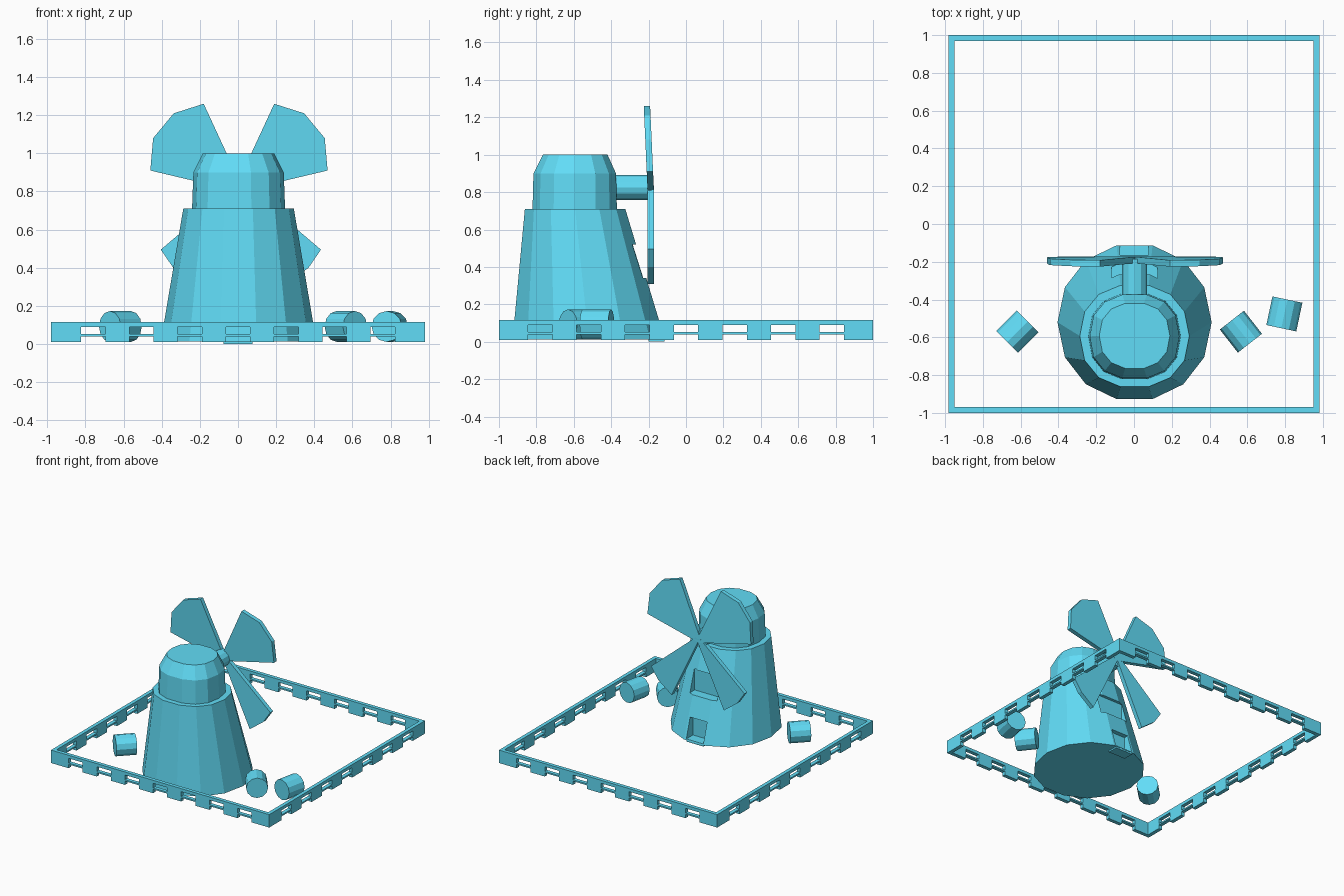
import bpy, bmesh, math
from mathutils import Matrix, Vector

if "Cube" in bpy.data.objects:
    bpy.data.objects.remove(bpy.data.objects["Cube"])

SIDES = 14
blue = bpy.data.materials.new("sky_blue")
blue.diffuse_color = (0.12, 0.72, 0.93, 1)
blue.use_nodes = True
blue.node_tree.nodes["Principled BSDF"].inputs["Base Color"].default_value = blue.diffuse_color


def finish(name, bm):
    bmesh.ops.recalc_face_normals(bm, faces=bm.faces[:])
    me = bpy.data.meshes.new(name)
    bm.to_mesh(me)
    bm.free()
    me.materials.append(blue)
    ob = bpy.data.objects.new(name, me)
    bpy.context.collection.objects.link(ob)
    return ob


def squared(v, p):
    return math.copysign(abs(v) ** p, v)


def loft(name, rings):
    """Stack of slightly squared rings (cy, rx, ry, z, power), closed at both ends."""
    bm = bmesh.new()
    loops = []
    for cy, rx, ry, z, p in rings:
        loop = []
        for i in range(SIDES):
            a = math.pi / 2 + (i + 0.5) * 2 * math.pi / SIDES
            loop.append(bm.verts.new((0.003 + rx * squared(math.cos(a), p),
                                      cy + ry * 1.025 * squared(math.sin(a), p), z)))
        loops.append(loop)
    for lo, hi in zip(loops, loops[1:]):
        for i in range(SIDES):
            j = (i + 1) % SIDES
            bm.faces.new((lo[i], lo[j], hi[j], hi[i]))
    bm.faces.new(loops[0][::-1])
    bm.faces.new(loops[-1])
    return finish(name, bm)


def box(name, lo, hi):
    lo, hi = Vector(lo), Vector(hi)
    bm = bmesh.new()
    bmesh.ops.create_cube(bm, size=1, matrix=Matrix.Translation((lo + hi) / 2)
                          @ Matrix.Diagonal((*(hi - lo), 1)))
    return finish(name, bm)


def cylinder(name, centre, direction, radius, length):
    rot = Vector(direction).to_track_quat('Z', 'Y').to_matrix().to_4x4()
    bm = bmesh.new()
    bmesh.ops.create_cone(bm, cap_ends=True, segments=12, radius1=radius, radius2=radius,
                          depth=length, matrix=Matrix.Translation(centre) @ rot)
    return finish(name, bm)


def slab(name, outline, y0, y1, lean):
    """Outline in x, z extruded along y, leaning with height above the axle."""
    bm = bmesh.new()
    face = bm.faces.new([bm.verts.new((x, y0 - lean * (z - 0.82), z)) for x, z in outline])
    ext = bmesh.ops.extrude_face_region(bm, geom=[face])
    new = [v for v in ext['geom'] if isinstance(v, bmesh.types.BMVert)]
    bmesh.ops.translate(bm, vec=(0, y1 - y0, 0), verts=new)
    return finish(name, bm)


# Tower with door and window recesses on the back
tower = loft("mill_tower", [(-0.52, 0.408, 0.407, 0.012, 0.97), (-0.593, 0.29, 0.268, 0.71, 0.9),
                            (-0.595, 0.244, 0.225, 0.71, 0.86), (-0.595, 0.237, 0.22, 0.9, 0.86),
                            (-0.592, 0.187, 0.172, 1.0, 0.88)])
for name, lo, hi in (("door_cutter", (-0.075, -0.20, 0.02), (0.078, 0.1, 0.18)),
                     ("window_cutter", (-0.12, -0.29, 0.34), (0.125, 0.1, 0.52))):
    cutter = box(name, lo, hi)
    cutter.hide_render = True
    mod = tower.modifiers.new(name, 'BOOLEAN')
    mod.operation, mod.solver, mod.object = 'DIFFERENCE', 'EXACT', cutter
    bpy.context.view_layer.objects.active = tower
    bpy.ops.object.modifier_apply(modifier=mod.name)
    bpy.data.objects.remove(cutter)
box("door_step", (-0.077, -0.2, 0.0), (0.077, -0.115, 0.021))

# Axle and four sails
cylinder("axle", (0.003, -0.285, 0.825), (0, 1, 0), 0.066, 0.2)
upper = [(-0.007, 0.845), (0.185, 1.26), (0.342, 1.21), (0.45, 1.08), (0.465, 0.91), (0.0, 0.80)]
lower = [(-0.01, 0.82), (0.02, 0.835), (0.42, 0.495), (0.355, 0.40), (0.235, 0.31)]
for label, pts, cx, lean in (("upper", upper, 0.005, 0.045), ("lower", lower, 0.015, 0.0)):
    for side, s in (("right", 1), ("left", -1)):
        slab(f"{label}_{side}_sail", [(cx + s * x, z) for x, z in pts], -0.206, -0.172, lean)

# Barrels lying on the ground
for i, (x, y, deg) in enumerate(((-0.617, -0.57, 45), (0.566, -0.57, -52), (0.796, -0.476, 78))):
    a = math.radians(deg)
    cylinder(f"barrel_{i + 1}", (x, y, 0.092), (math.cos(a), math.sin(a), 0), 0.081, 0.155)


def fence(name, half, step, matrix):
    """Flat panel with slots and bottom notches, thickened to 0.03."""
    z0, z1, w = 0.01, 0.115, step / 4
    centres = [step * i for i in range(-3, 4)]
    outline = [(half, z0), (half, z1), (-half, z1), (-half, z0)]
    for c in centres:
        outline += [(c - w, z0), (c - w, 0.04), (c + w, 0.04), (c + w, z0)]
    shapes = [outline] + [[(c - w, 0.052), (c + w, 0.052), (c + w, 0.09), (c - w, 0.09)]
                          for c in centres]
    cu = bpy.data.curves.new(name, 'CURVE')
    cu.dimensions, cu.fill_mode, cu.extrude = '2D', 'BOTH', 0.015
    for pts in shapes:
        sp = cu.splines.new('POLY')
        sp.points.add(len(pts) - 1)
        for p, (u, v) in zip(sp.points, pts):
            p.co = (u, v, 0, 1)
        sp.use_cyclic_u = True
    tmp = bpy.data.objects.new(name, cu)
    bpy.context.collection.objects.link(tmp)
    bpy.context.view_layer.update()
    me = bpy.data.meshes.new_from_object(tmp.evaluated_get(bpy.context.evaluated_depsgraph_get()))
    bpy.data.objects.remove(tmp)
    bm = bmesh.new()
    bm.from_mesh(me)
    bmesh.ops.remove_doubles(bm, verts=bm.verts[:], dist=0.0005)
    bm.transform(matrix @ Matrix.Rotation(math.pi / 2, 4, 'X'))
    for f in bm.faces:
        f.smooth = False
    finish(name, bm)


# Fence around the yard
quarter = Matrix.Rotation(math.pi / 2, 4, 'Z')
for label, s in (("front", -1), ("back", 1)):
    fence(f"{label}_fence", 0.981, 0.253, Matrix.Translation((0, s * 0.985, 0)))
for label, s in (("left", -1), ("right", 1)):
    fence(f"{label}_fence", 0.97, 0.26, Matrix.Translation((s * 0.966, 0, 0)) @ quarter)
